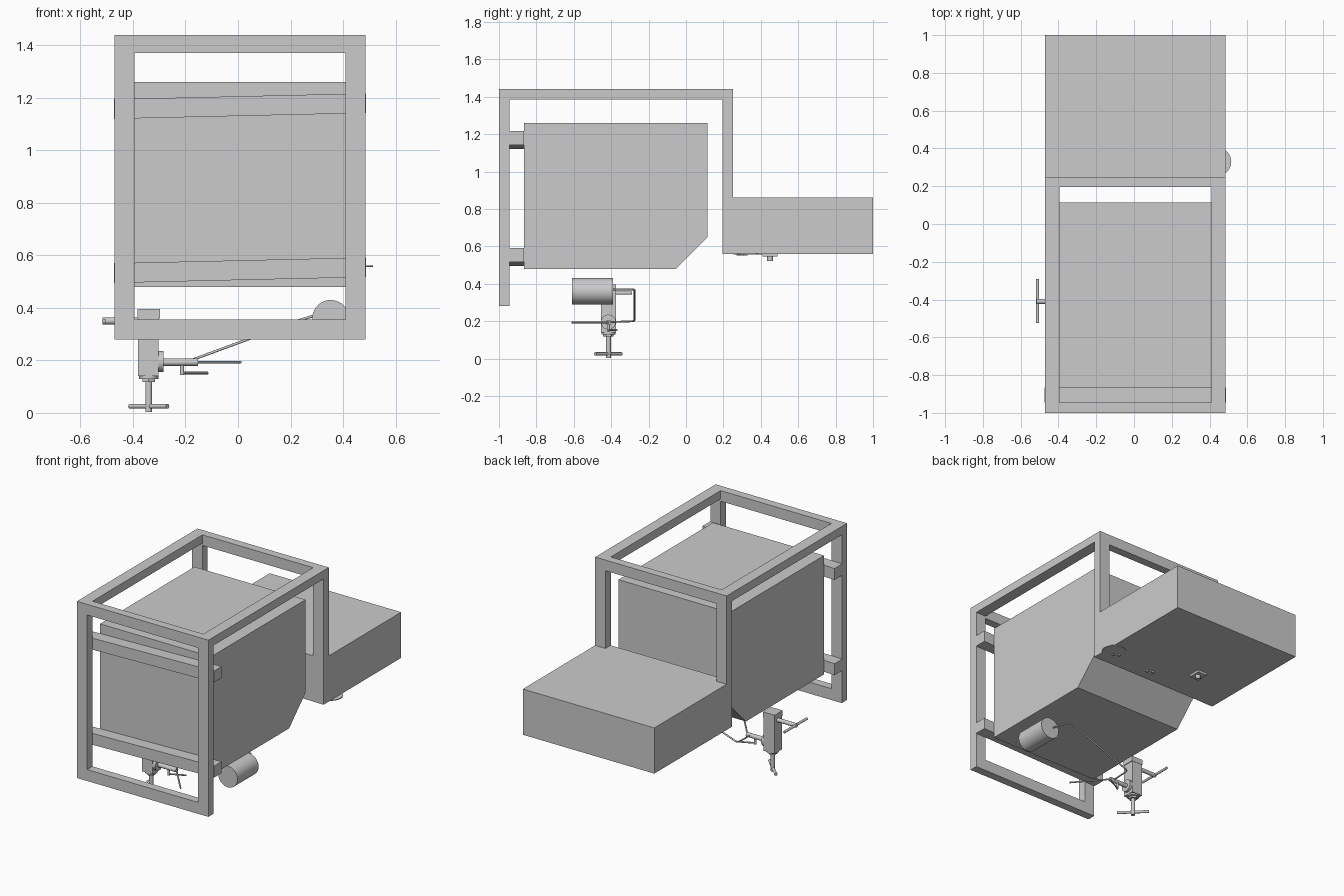
import bpy, bmesh
from mathutils import Vector

if "Cube" in bpy.data.objects:
    bpy.data.objects.remove(bpy.data.objects["Cube"])


def finish(name, bm):
    bmesh.ops.recalc_face_normals(bm, faces=bm.faces)
    me = bpy.data.meshes.new(name)
    bm.to_mesh(me)
    bm.free()
    ob = bpy.data.objects.new(name, me)
    bpy.context.collection.objects.link(ob)
    return ob


def smooth(ob):
    bpy.ops.object.select_all(action='DESELECT')
    ob.select_set(True)
    bpy.context.view_layer.objects.active = ob
    bpy.ops.object.shade_smooth_by_angle()


def prism(name, profile, x0, x1, lift=0.0):
    """Extrude a (y, z) profile from x0 to x1; lift raises the x1 end."""
    bm = bmesh.new()
    f = bm.faces.new([bm.verts.new((x0, y, z)) for y, z in profile])
    ext = bmesh.ops.extrude_face_region(bm, geom=[f])
    verts = [v for v in ext['geom'] if isinstance(v, bmesh.types.BMVert)]
    bmesh.ops.translate(bm, verts=verts, vec=(x1 - x0, 0, lift))
    return finish(name, bm)


def box(name, x0, x1, y0, y1, z0, z1, lift=0.0):
    return prism(name, [(y0, z0), (y1, z0), (y1, z1), (y0, z1)], x0, x1, lift)


def rod(name, a, b, r, sides=24):
    a, b = Vector(a), Vector(b)
    bm = bmesh.new()
    bmesh.ops.create_cone(bm, cap_ends=True, segments=sides,
                          radius1=r, radius2=r, depth=(b - a).length)
    q = Vector((0, 0, 1)).rotation_difference(b - a)
    for v in bm.verts:
        v.co = q @ v.co + (a + b) / 2
    ob = finish(name, bm)
    if sides > 8:
        smooth(ob)
    return ob


def tube(name, pts, r):
    """Bent pipe with rounded corners."""
    path = [Vector(pts[0])]
    for p, c, n in zip(pts, pts[1:], pts[2:]):
        p, c, n = Vector(p), Vector(c), Vector(n)
        a = c + (p - c).normalized() * 0.02
        b = c + (n - c).normalized() * 0.02
        path += [a * (1 - t) ** 2 + c * 2 * t * (1 - t) + b * t * t
                 for t in (0, .25, .5, .75, 1)]
    path.append(Vector(pts[-1]))
    cu = bpy.data.curves.new(name, 'CURVE')
    cu.dimensions = '3D'
    cu.bevel_depth = r
    cu.bevel_resolution = 2
    cu.use_fill_caps = True
    sp = cu.splines.new('POLY')
    sp.points.add(len(path) - 1)
    for s, p in zip(sp.points, path):
        s.co = (*p, 1)
    ob = bpy.data.objects.new(name, cu)
    bpy.context.collection.objects.link(ob)


L, LI, RI, R = -0.47, -0.395, 0.41, 0.485

# Open frame: posts, top rails and cross bars
for side, a, b in (("left", L, LI), ("right", RI, R)):
    box(f"{side}_front_post", a, b, -1, -0.945, 0.28, 1.44)
    box(f"{side}_back_post", a, b, 0.195, 0.25, 0.56, 1.44)
    box(f"{side}_top_rail", a, b, -0.945, 0.195, 1.385, 1.44)
box("front_top_bar", LI, RI, -1, -0.945, 1.37, 1.44)
box("front_bottom_bar", LI, RI, -1, -0.945, 0.28, 0.355)
box("back_top_bar", LI, RI, 0.195, 0.25, 1.37, 1.44)

# Slightly tilted mounting bars
for name, z in (("upper", 1.12), ("lower", 0.495)):
    box(f"{name}_mounting_bar", -0.473, 0.487, -0.945, -0.865, z, z + 0.075, 0.022)

# Main tank with chamfered lower back edge, and rear box
prism("tank", [(-0.865, 0.48), (-0.055, 0.48), (0.115, 0.65),
               (0.115, 1.26), (-0.865, 1.26)], -0.397, 0.41)
box("rear_box", L, R, 0.197, 1.0, 0.56, 0.86)

# Small fittings under the rear box
rod("underside_disc", (0.44, 0.33, 0.556), (0.44, 0.33, 0.561), 0.075, 32)
box("underside_plate", -0.18, -0.11, 0.41, 0.49, 0.545, 0.56)
rod("underside_plug", (-0.14, 0.45, 0.522), (-0.14, 0.45, 0.545), 0.016)
for i, (x, y) in enumerate(((0.42, 0.30), (0.39, 0.32), (0.13, 0.28), (0.09, 0.29))):
    rod(f"underside_knob_{i}", (x, y, 0.55), (x, y, 0.565), 0.01, 12)

# Float cylinder and its bent arm
rod("float_cylinder", (0.353, -0.61, 0.36), (0.353, -0.39, 0.36), 0.07, 40)
tube("float_arm", [(0.33, -0.39, 0.37), (0.29, -0.275, 0.37), (0.24, -0.275, 0.355),
                   (-0.18, -0.275, 0.2), (-0.18, -0.41, 0.195)], 0.005)

# Valve body with collars, stem and bottom handle
VX, VY = -0.34, -0.415
box("valve_body", -0.38, -0.302, -0.455, -0.375, 0.14, 0.385)
box("valve_cap", -0.382, -0.297, -0.457, -0.373, 0.36, 0.395)
rod("valve_collar", (VX, VY, 0.13), (VX, VY, 0.155), 0.037)
rod("valve_nut", (VX, VY, 0.118), (VX, VY, 0.135), 0.028, 6)
rod("valve_stem", (VX, VY, 0.003), (VX, VY, 0.12), 0.013)
rod("bottom_handle", (VX - 0.072, VY + 0.07, 0.025), (VX + 0.072, VY - 0.07, 0.025), 0.009, 16)

# Side T-handle
rod("side_stem", (-0.375, VY + 0.005, 0.35), (-0.517, VY + 0.005, 0.35), 0.013)
rod("side_handle", (-0.51, -0.525, 0.35), (-0.51, -0.29, 0.35), 0.008, 16)

# Outlet flange, pipe and levers
rod("outlet_flange", (-0.305, VY, 0.195), (-0.283, VY, 0.195), 0.04, 32)
rod("outlet_pipe", (-0.285, VY, 0.193), (-0.153, VY, 0.193), 0.014)
rod("long_lever", (-0.165, -0.405, 0.193), (0.01, -0.61, 0.193), 0.005, 12)
rod("spout", (-0.213, VY, 0.145), (-0.213, VY, 0.19), 0.008, 16)
rod("short_lever", (-0.213, VY, 0.152), (-0.115, VY + 0.045, 0.152), 0.005, 12)
